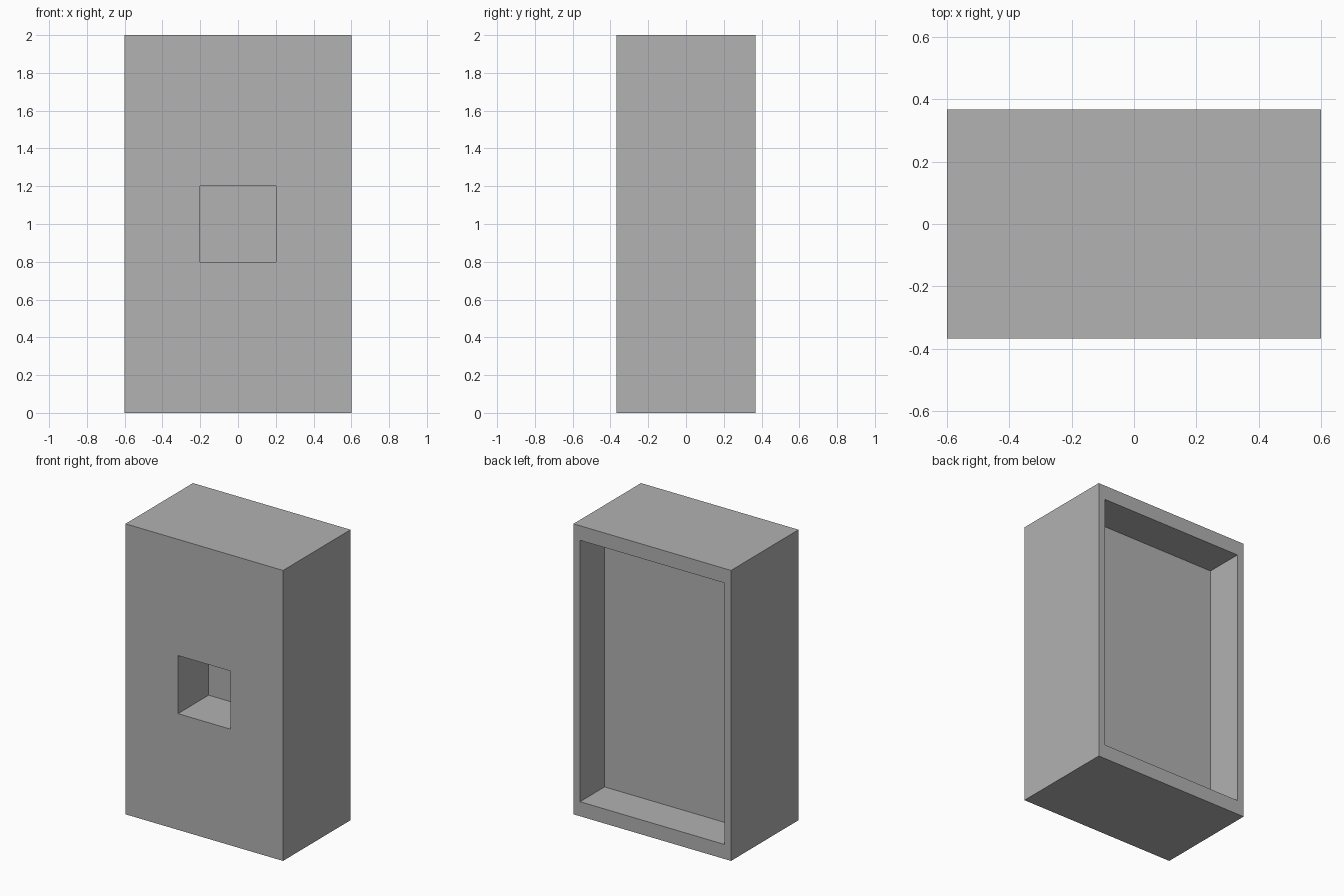
import bpy
import bmesh
from mathutils import Vector

WIDTH, DEPTH, HEIGHT = 1.2, 0.734, 2.0

cube = bpy.data.objects.get("Cube")
if cube:
    bpy.data.objects.remove(cube, do_unlink=True)

# Plain grey material
grey = bpy.data.materials.new("plain_grey")
grey.use_nodes = True
colour = (0.445, 0.445, 0.445, 1.0)
grey.diffuse_color = colour
grey.node_tree.nodes["Principled BSDF"].inputs["Base Color"].default_value = colour


def recess(bm, side, width, height, depth):
    """Cut a centred rectangular pocket into the front (-1) or back (+1) face."""
    bm.normal_update()
    face = max(bm.faces, key=lambda f: f.normal.y * side)
    # Inset to the opening, then inset again to make the pocket floor
    for inward in (0, depth):
        bmesh.ops.inset_region(bm, faces=[face], thickness=0.02)
        for v in face.verts:
            x = width / 2 if v.co.x > 0 else -width / 2
            z = height / 2 if v.co.z > 0 else -height / 2
            v.co = Vector((x, side * (DEPTH / 2 - inward), z))


# Box body with a small square pocket in front and a wide shallow one behind
bm = bmesh.new()
bmesh.ops.create_cube(bm, size=1)
bmesh.ops.scale(bm, vec=(WIDTH, DEPTH, HEIGHT), verts=bm.verts)
recess(bm, -1, 0.4, 0.4, 0.333)
recess(bm, 1, 1.1, 1.8, 0.267)
bmesh.ops.translate(bm, vec=(0, 0, HEIGHT / 2), verts=bm.verts)
bmesh.ops.recalc_face_normals(bm, faces=bm.faces)

mesh = bpy.data.meshes.new("recessed_box")
bm.to_mesh(mesh)
bm.free()
mesh.materials.append(grey)
box = bpy.data.objects.new("recessed_box", mesh)
bpy.context.collection.objects.link(box)
